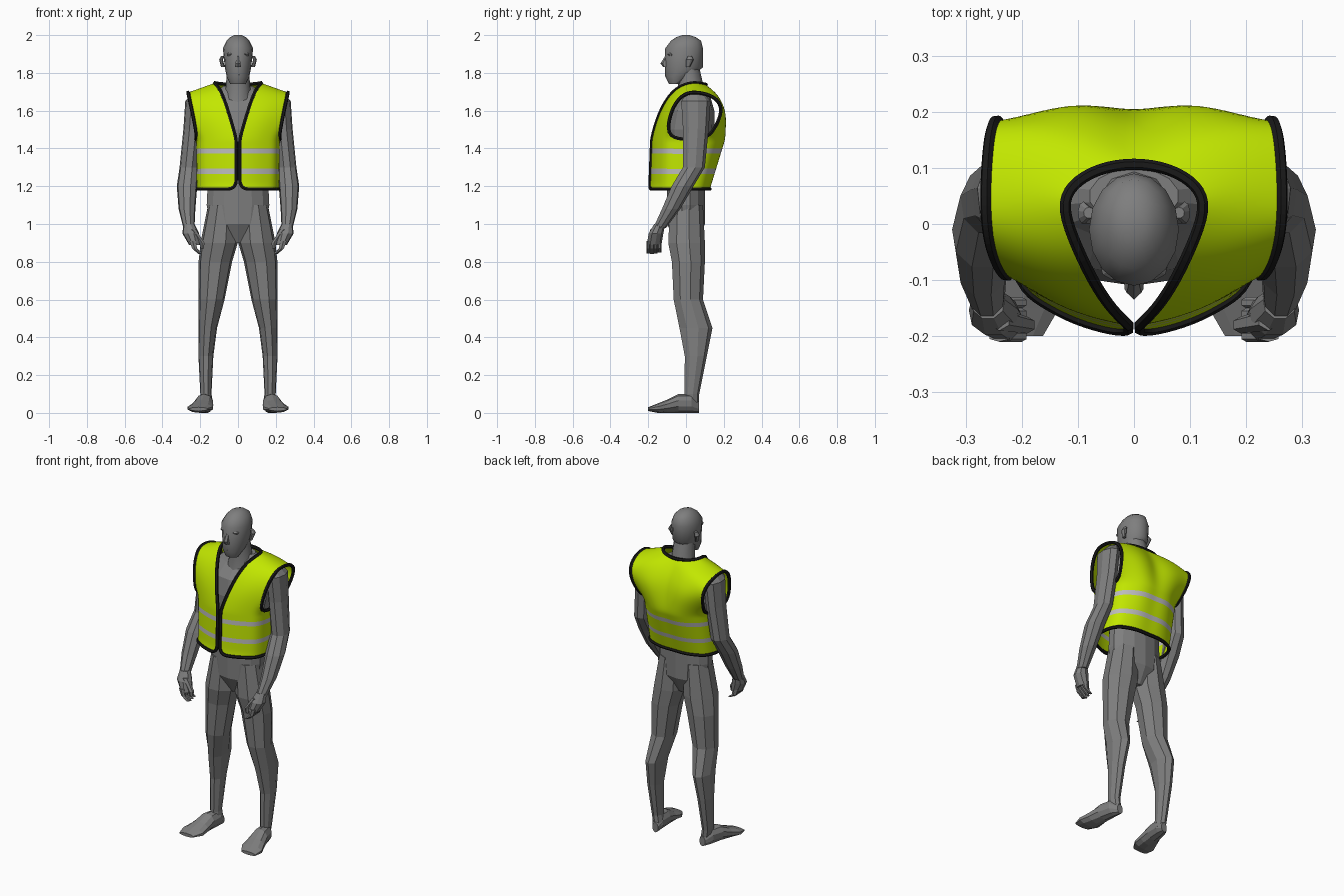
import bpy, bmesh
from math import sin, cos, pi, tau, radians
from mathutils import Vector

cube = bpy.data.objects.get("Cube")
if cube:
    bpy.data.objects.remove(cube, do_unlink=True)


def material(name, red, green, blue):
    mat = bpy.data.materials.new(name)
    mat.use_nodes = True
    mat.diffuse_color = (red, green, blue, 1)
    shader = mat.node_tree.nodes["Principled BSDF"]
    shader.inputs["Base Color"].default_value = mat.diffuse_color
    return mat


body_grey = material("body_grey", .21, .21, .21)
vest_lime = material("vest_lime", .54, .8, 0)
band_silver = material("band_silver", .5, .5, .5)
trim_black = material("trim_black", .01, .01, .01)


def activate(obj):
    bpy.ops.object.select_all(action='DESELECT')
    obj.select_set(True)
    bpy.context.view_layer.objects.active = obj


def finish(name, bm, materials, smooth_angle=None):
    bmesh.ops.recalc_face_normals(bm, faces=bm.faces[:])
    mesh = bpy.data.meshes.new(name)
    bm.to_mesh(mesh)
    bm.free()
    obj = bpy.data.objects.new(name, mesh)
    bpy.context.collection.objects.link(obj)
    for mat in materials:
        mesh.materials.append(mat)
    if smooth_angle:
        activate(obj)
        bpy.ops.object.shade_smooth_by_angle(angle=radians(smooth_angle))
    return obj


def loft(name, sections, sides=10, mirror=1, lengthwise=False, smooth_angle=None):
    """Skin elliptical rings given as (x, y, z, half width, half depth or height)."""
    bm = bmesh.new()
    rings = []
    for x, y, z, width, depth in sections:
        ring = []
        for i in range(sides):
            angle = tau * i / sides + pi / 2
            offset = depth * sin(angle)
            point = Vector((x + width * cos(angle), y, z))
            point += Vector((0, 0, offset) if lengthwise else (0, offset, 0))
            point.x *= mirror
            ring.append(bm.verts.new(point))
        rings.append(ring)
    for low, high in zip(rings, rings[1:]):
        for i in range(sides):
            bm.faces.new((low[i - 1], low[i], high[i], high[i - 1]))
    bm.faces.new(rings[0])
    bm.faces.new(rings[-1])
    return finish(name, bm, [body_grey], smooth_angle)


# Torso, neck and head
loft("torso", [
    (0, 0, .9, .04, .05), (0, 0, 1, .15, .1), (0, 0, 1.1, .17, .1), (0, 0, 1.3, .16, .1),
    (0, .02, 1.5, .2, .13), (0, .03, 1.6, .19, .12), (0, .05, 1.67, .15, .08),
    (0, .05, 1.73, .08, .05)], sides=14)
loft("neck", [(0, .03, 1.6, .09, .09), (0, .03, 1.7, .07, .07), (0, .01, 1.83, .06, .06)],
     smooth_angle=40)
loft("head", [
    (0, -.06, 1.74, .04, .03), (0, -.04, 1.78, .06, .07), (0, -.01, 1.83, .07, .1),
    (0, -.01, 1.93, .08, .1), (0, 0, 1.97, .06, .08), (0, 0, 1.99, .04, .05),
    (0, 0, 2, .02, .02)], sides=16, smooth_angle=50)

# Facial features
loft("nose", [(0, -.11, 1.83, .02, .01), (0, -.11, 1.85, .015, .025),
              (0, -.1, 1.89, .01, .01)], 6)
loft("mouth", [(0, -.09, 1.78, .02, .01), (0, -.095, 1.79, .025, .015),
               (0, -.09, 1.8, .02, .01)], 8)

for mirror, side in ((1, "left"), (-1, "right")):
    def limb(part, sections, sides=9, lengthwise=False):
        loft(f"{side}_{part}", sections, sides, mirror, lengthwise)

    limb("brow", [(.03, -.08, 1.89, .03, .01), (.03, -.08, 1.9, .03, .02),
                  (.03, -.08, 1.91, .02, .01)])
    limb("ear", [(.08, .01, 1.83, .01, .01), (.09, .02, 1.87, .01, .02),
                 (.08, .02, 1.89, .01, .01)])

    # Legs and feet
    limb("leg", [
        (.08, 0, 1.1, .08, .09), (.1, 0, .9, .1, .1), (.12, .01, .8, .09, .09),
        (.14, .01, .6, .07, .08), (.16, .05, .45, .05, .09), (.17, .05, .3, .04, .06),
        (.17, .03, .1, .03, .04), (.16, .03, .04, .03, .04)])
    limb("foot", [
        (.16, .07, .03, .02, .03), (.17, .03, .05, .04, .05), (.18, -.04, .05, .05, .05),
        (.19, -.1, .035, .06, .035), (.2, -.15, .025, .07, .025), (.21, -.2, .02, .05, .01)],
        lengthwise=True, sides=10)

    # Arms and hands
    limb("arm", [
        (.2, .05, 1.7, .03, .04), (.23, .05, 1.65, .05, .08), (.24, .05, 1.5, .05, .07),
        (.26, .04, 1.3, .05, .06), (.27, -.02, 1.2, .055, .06), (.27, -.08, 1.08, .045, .05),
        (.26, -.14, .98, .03, .035)])
    limb("palm", [(.26, -.14, 1, .03, .03), (.25, -.16, .95, .045, .04),
                  (.23, -.17, .89, .03, .04)])
    limb("thumb", [(.24, -.17, .97, .02, .02), (.19, -.18, .9, .015, .015),
                   (.19, -.18, .87, .01, .01)], sides=6)
    for finger in range(4):
        y = -.2 + .02 * finger
        tip = .84 + .005 * abs(finger - 1)
        limb(f"finger_{finger + 1}", [(.24, y, .91, .02, .01), (.23, y, .87, .015, .01),
                                      (.2, y, tip, .01, .01)], sides=6)

# Vest: rows of points run from the front hem, over the shoulder, to the back hem
columns, low_rows, front_steps, back_steps = 4, 11, 4, 6
band_rows = (3, 7)


def row(inner, outer, bulge):
    points = []
    for i in range(columns + 1):
        point = Vector(inner).lerp(Vector(outer), i / columns)
        point.y += bulge * sin(pi * i / columns)
        points.append(point)
    return points


front, back, flank, shoulder = [], [], [], []
for k in range(low_rows):
    t = k / (low_rows - 1)
    z = 1.185 + .027 * k
    opening = .01 if k else .03
    front.append(row((opening, -.19 + .01 * t, z), (.205 + .01 * t, -.11 + .01 * t, z), -.014))
    back.append(row((0, .125 + .08 * t, z), (.2 + .01 * t, .08 + .04 * t, z), .02 + .02 * t))
    flank.append(Vector((.226, -.01 + .03 * t, z - .01 * t)))

# The front edge slants up the neckline; the armhole follows its own arc
for k in range(front_steps):
    t = (k + 1) / front_steps
    rise, reach = sin(t * pi / 2), cos(t * pi / 2)
    shoulder.append(row((.01 + .12 * t, -.18 + .08 * t + .13 * t * t, 1.47 + .28 * rise ** 1.2),
                        (.215 + .05 * rise, .03 - .13 * reach, 1.47 + .23 * rise),
                        -.014 * reach))

# The back rows fan around the nape, then drop down the spine
for k in range(1, back_steps):
    t = k / back_steps
    if t < .5:
        inner = (.13 * cos(pi * t), .03 + .08 * sin(pi * t), 1.75 - .03 * t)
    else:
        drop = 2 * t - 1
        inner = (0, .11 + .1 * drop ** .5, 1.735 - .26 * drop)
    outer = (.215 + .05 * cos(t * pi / 2), .03 + .09 * t + .11 * sin(pi * t),
             1.46 + .24 * cos(t * pi / 2))
    shoulder.append(row(inner, outer, .05 * t))

bm = bmesh.new()
grid = [[bm.verts.new(p) for p in points] for points in front + shoulder + back[::-1]]
middle = [bm.verts.new(p) for p in flank]
last = len(grid) - 1


def panel(corners, height):
    bm.faces.new(corners).material_index = int(height in band_rows)


for r in range(last):
    here, above = grid[r], grid[r + 1]
    for c in range(columns):
        panel((here[c], here[c + 1], above[c + 1], above[c]), min(r, last - 1 - r))
for k in range(low_rows - 1):
    panel((grid[k][-1], middle[k], middle[k + 1], grid[k + 1][-1]), k)
    panel((middle[k], grid[last - k][-1], grid[last - k - 1][-1], middle[k + 1]), k)
vest = finish("safety_vest", bm, [vest_lime, band_silver])
vest.modifiers.new("mirror", 'MIRROR')
vest.modifiers.new("round", 'SUBSURF').levels = 2
activate(vest)
for name in ("mirror", "round"):
    bpy.ops.object.modifier_apply(modifier=name)
bpy.ops.object.shade_smooth_by_angle(angle=radians(60))

# Black piping along every open edge of the vest
bm = bmesh.new()
bm.from_mesh(vest.data)
inside = [e for e in bm.edges if not e.is_boundary]
bmesh.ops.delete(bm, geom=inside, context='EDGES')
loose = [v for v in bm.verts if not v.link_edges]
bmesh.ops.delete(bm, geom=loose, context='VERTS')
activate(finish("vest_piping", bm, []))
bpy.ops.object.convert(target='CURVE')
piping = bpy.context.view_layer.objects.active
piping.data.bevel_depth = .01
piping.data.bevel_resolution = 1
bpy.ops.object.convert(target='MESH')
piping = bpy.context.view_layer.objects.active
piping.data.materials.clear()
piping.data.materials.append(trim_black)
